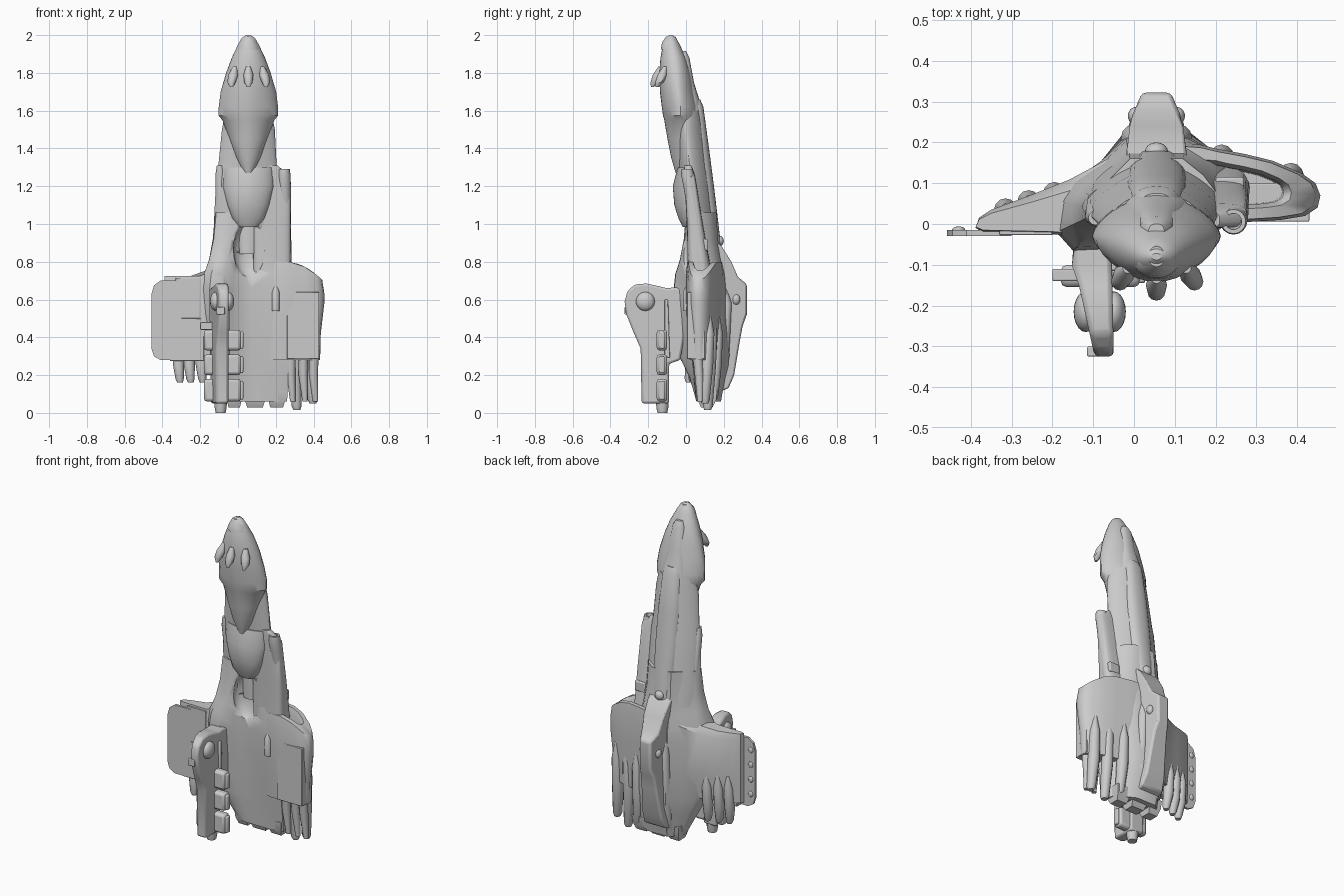
import bpy, bmesh, math
from mathutils import Vector

grey = bpy.data.materials.new("hull grey")
grey.diffuse_color = (0.6, 0.6, 0.6, 1)


def finish(name, bm, angle=32, bevel=0):
    bmesh.ops.recalc_face_normals(bm, faces=bm.faces[:])
    me = bpy.data.meshes.new(name)
    bm.to_mesh(me)
    bm.free()
    me.materials.append(grey)
    ob = bpy.data.objects.new(name, me)
    bpy.context.collection.objects.link(ob)
    if bevel:
        m = ob.modifiers.new("bevel", 'BEVEL')
        m.width, m.segments, m.limit_method = bevel, 2, 'ANGLE'
    bpy.ops.object.select_all(action='DESELECT')
    ob.select_set(True)
    bpy.context.view_layer.objects.active = ob
    bpy.ops.object.shade_smooth_by_angle(angle=math.radians(angle))
    return ob


def skin(name, rings, **kw):
    """Bridge equal-length rings of points and cap both ends."""
    bm = bmesh.new()
    vs = [[bm.verts.new(p) for p in r] for r in rings]
    n = len(vs[0])
    for a, b in zip(vs, vs[1:]):
        for i in range(n):
            j = (i + 1) % n
            bm.faces.new((a[i], a[j], b[j], b[i]))
    bm.faces.new(vs[0])
    bm.faces.new(vs[-1])
    return finish(name, bm, **kw)


def loft(name, secs, seg=28, **kw):
    """Sections: z, centre x, widest y, half width, front y, back y, exponent."""
    rings = []
    for z, cx, ym, hw, yf, yb, n in secs:
        ring = []
        for i in range(seg):
            a = 2 * math.pi * i / seg
            c, s = math.cos(a), math.sin(a)
            x = math.copysign(abs(c) ** (2 / n), c) * hw
            d = abs(s) ** (2 / n)
            ring.append((cx + x, ym + d * ((yb - ym) if s > 0 else (yf - ym)), z))
        rings.append(ring)
    return skin(name, rings, **kw)


def tube(name, pts, seg=12, **kw):
    """Round body along points (x, y, z, radius)."""
    return loft(name, [(z, x, y, r, y - r, y + r, 2) for x, y, z, r in pts], seg, **kw)


def box(name, x0, x1, y0, y1, z0, z1, bevel=0.006):
    bm = bmesh.new()
    bmesh.ops.create_cube(bm, size=1)
    for v in bm.verts:
        v.co = ((x0 + x1) / 2 + v.co.x * (x1 - x0), (y0 + y1) / 2 + v.co.y * (y1 - y0),
                (z0 + z1) / 2 + v.co.z * (z1 - z0))
    return finish(name, bm, bevel=bevel)


def ball(name, loc, size):
    bm = bmesh.new()
    bmesh.ops.create_uvsphere(bm, u_segments=20, v_segments=12, radius=1)
    for v in bm.verts:
        v.co = Vector(loc) + Vector(a * b for a, b in zip(v.co, size))
    return finish(name, bm, angle=60)


def slab(name, prof, centre, half, bevel=0.01):
    """Side profile (y, z) given thickness in x; centre and half depend on y."""
    rings = [[(centre(y) + s * half(y), y, z) for y, z in prof] for s in (-1, 1)]
    return skin(name, rings, bevel=bevel)


# nose shell and its tapering chin
loft("nose", [
    (2.0, .055, -.08, .012, -.088, -.072, 2), (1.985, .055, -.08, .035, -.105, -.052, 2),
    (1.95, .055, -.075, .055, -.122, -.033, 2), (1.88, .055, -.06, .088, -.135, .0, 2),
    (1.8, .055, -.05, .118, -.142, .025, 1.9), (1.7, .055, -.04, .147, -.138, .045, 1.7),
    (1.62, .055, -.03, .157, -.128, .07, 1.6), (1.575, .055, -.03, .158, -.122, .075, 1.6),
    (1.55, .055, -.02, .138, -.115, .075, 1.6), (1.45, .055, -.02, .1, -.098, .04, 1.8),
    (1.35, .055, -.02, .065, -.078, .03, 2), (1.27, .055, -.02, .025, -.055, .02, 2)])
loft("nose_tip", [(1.992, .055, -.08, .02, -.105, -.055, 2), (1.96, .055, -.085, .046, -.127, -.04, 2),
                  (1.925, .055, -.08, .06, -.133, -.03, 2)])
loft("canopy", [(1.915, .055, -.03, .02, -.04, .0, 3), (1.88, .055, -.03, .042, -.05, .018, 2.6),
                (1.75, .055, -.02, .055, -.06, .042, 2.6), (1.66, .055, 0, .075, -.06, .07, 2.4),
                (1.6, .055, 0, .09, -.05, .085, 2.2)])

# neck
neck = loft("neck", [
    (1.6, .055, 0, .12, -.07, .08, 1.7), (1.5, .055, 0, .14, -.06, .1, 1.6),
    (1.3, .05, .02, .155, -.04, .125, 1.5), (1.25, .05, .02, .165, -.035, .135, 1.5),
    (1.0, .05, .04, .178, -.005, .16, 1.5), (.85, .05, .06, .17, .02, .18, 1.6)], seg=40)

# main hull, swelling into the left keel, hollow beneath
hull_top = [(.12, .16), (-.01, .16), (-.06, .11), (-.11, .07), (-.122, .04), (-.115, .015), (-.08, .0),
            (-.03, .0), (.03, .005), (.1, .005), (.17, .015), (.22, .04), (.2, .08), (.17, .12)]
hull_mid = [(.13, .21), (-.02, .21), (-.08, .155), (-.15, .105), (-.185, .06), (-.19, -.02), (-.15, -.065),
            (-.08, -.062), (-.03, -.01), (.07, .015), (.18, .0), (.26, .01), (.26, .1), (.2, .175)]
hull_low = [(.13, .23), (-.02, .23), (-.08, .155), (-.14, .105), (-.17, .06), (-.17, .0), (-.13, -.035),
            (-.08, -.02), (-.03, .02), (.08, .04), (.18, .03), (.27, .03), (.27, .1), (.2, .175)]
hull_tail = [(.13, .185), (0, .185), (-.03, .16), (-.05, .13), (-.065, .11), (-.065, .09), (-.04, .07),
             (-.02, .06), (.02, .055), (.1, .055), (.18, .055), (.26, .07), (.25, .11), (.2, .15)]


def mix(a, b, t, z):
    return [(p[0] + (q[0] - p[0]) * t, p[1] + (q[1] - p[1]) * t, z) for p, q in zip(a, b)]


hull = skin("hull", [
    mix(hull_top, hull_top, 0, 1.06), mix(hull_top, hull_mid, .18, .92), mix(hull_top, hull_mid, .5, .81),
    mix(hull_top, hull_mid, .88, .735), mix(hull_mid, hull_low, 0, .66), mix(hull_mid, hull_low, .3, .52),
    mix(hull_low, hull_low, 0, .3), mix(hull_low, hull_tail, .45, .2), mix(hull_tail, hull_tail, 0, .06)], angle=40)
well = ball("well_cutter", (.06, -.005, .865), (.085, .06, .15))
well.hide_render = True
well.hide_set(True)
for ob in (neck, hull):
    cut = ob.modifiers.new("well", 'BOOLEAN')
    cut.object, cut.operation = well, 'DIFFERENCE'
loft("belly_fairing", [
    (1.3, .055, .0, .13, -.045, .03, 1.6), (1.2, .055, .0, .135, -.07, .03, 1.6),
    (1.1, .055, .0, .11, -.062, .04, 1.8), (1.03, .055, .0, .085, -.04, .04, 2),
    (.985, .055, .01, .05, -.018, .04, 2)])
loft("spine", [
    (1.66, .055, .04, .04, .02, .075, 2.5), (1.62, .055, .04, .06, .0, .092, 2.5),
    (1.4, .055, .06, .075, .0, .122, 2.5), (1.2, .055, .08, .078, .02, .148, 2.5),
    (1.0, .055, .1, .075, .02, .172, 2.5), (.84, .055, .1, .06, .02, .19, 2.5)])

# nose guns
for x, y in ((-.025, -.125), (.055, -.15), (.138, -.125)):
    s = (x - .055) * .12
    tube("nose_gun", [(x + s, y - .028, 1.725, .008), (x + s, y - .016, 1.75, .022), (x, y, 1.79, .026),
                      (x - s, y + .016, 1.835, .012)])

# long barrels either side of the neck, the right one joined by a web
tube("right_barrel", [(.25, .09, .74, .034), (.248, .07, .9, .034), (.246, .02, 1.2, .034),
                      (.244, .008, 1.26, .034), (.244, .006, 1.29, .03), (.244, .006, 1.29, .02),
                      (.244, .012, 1.25, .018)], seg=16)
tube("left_barrel", [(-.09, .07, .84, .026), (-.092, .055, 1.0, .026), (-.094, .02, 1.26, .026),
                     (-.094, .015, 1.31, .018)], seg=12)
loft("barrel_web", [(.72, .18, .07, .1, .01, .14, 4), (1.0, .18, .05, .1, .005, .09, 4),
                    (1.25, .18, .02, .096, -.01, .05, 4), (1.31, .15, .01, .06, -.01, .03, 4)])
box("barrel_clamp", .2, .27, .06, .115, .86, .92)

# right hull with a deep open intake
outline = [(.1, .2), (.16, .195), (.2, .185), (.27, .172), (.34, .155), (.41, .125), (.445, .1), (.457, .07),
           (.45, .04), (.42, .02), (.36, .01), (.28, .005), (.2, .0), (.14, .02), (.1, .06), (.09, .12)]
rim = lambda x: .8 - .1 * max(0, (x - .25) / .2) ** 2


def ring(sx, sy, zf, dx=0.0):
    out = []
    for x, y in outline:
        px, py = .27 + (x - .27) * sx + dx, .09 + (y - .09) * sy
        out.append((px, py, zf(px)))
    return out


skin("intake_hull", [ring(.88, .8, lambda x: .28), ring(.9, .9, lambda x: .42),
                     ring(1, 1, lambda x: .58), ring(1, 1, lambda x: rim(x) - .06),
                     ring(.94, .92, rim), ring(.62, .62, rim), ring(.52, .5, lambda x: rim(x) - .03),
                     ring(.48, .45, lambda x: .5)], angle=45)
box("hull_side_plate", .26, .43, .006, .1, .285, .64, .003)
tube("belly_blister", [(.2, .008, .54, .02), (.2, .004, .64, .02), (.2, .01, .67, .01)])

# exhaust fingers on the right
for x, y, z0 in ((.3, .115, .015), (.385, .1, .05), (.215, .145, .07)):
    tube("exhaust_finger", [(x + .012, y, z0, .018), (x + .01, y, z0 + .02, .026), (x, y + .01, .25, .034),
                            (x, y + .02, .42, .03), (x, y + .025, .52, .008)])
for x in (.28, .345, .4):
    tube("exhaust_vane", [(x + .01, .075, .06, .014), (x, .07, .2, .024), (x, .06, .32, .026)])

# left wing, outer plate and slim pods
wing = [(-.02, .185), (-.1, .14), (-.16, .108), (-.25, .072), (-.35, .035), (-.38, .015), (-.388, -.01),
        (-.37, -.02), (-.2, -.025), (-.15, -.03), (-.05, .01), (.0, .06)]
wing_top = lambda x: .725 + max(0, x + .2) * .45
skin("left_wing", [[(x, y * .8, .3) for x, y in wing], [(x, y, .45) for x, y in wing],
                   [(x, y, wing_top(x) - .04) for x, y in wing],
                   [(x, y * .75, wing_top(x)) for x, y in wing]])
plate = [(-.3, .28), (-.41, .28), (-.445, .3), (-.458, .34), (-.458, .63), (-.445, .675), (-.41, .7), (-.3, .7)]
skin("wing_plate", [[(x, y, z) for x, z in plate] for y in (-.03, -.015)])
box("wing_panel", -.33, -.2, -.027, .0, .5, .715, .003)
box("wing_lower_panel", -.36, -.18, -.026, .02, .275, .5, .003)
for i in range(4):
    ball("plate_knob", (-.43, -.014, .36 + i * .09), (.016, .008, .018))
for x, y in ((-.315, .035), (-.258, .055), (-.195, .075)):
    tube("wing_pod", [(x + .008, y - .02, .16, .015), (x + .006, y - .02, .18, .022), (x, y - .01, .26, .03),
                      (x, y, .38, .028), (x, y + .005, .46, .01)])

# dorsal fin, wider at its base
fin = [(.14, .93), (.19, .88), (.24, .8), (.275, .72), (.305, .695), (.322, .68), (.322, .52), (.3, .46),
       (.285, .38), (.255, .2), (.225, .13), (.15, .1)]
slab("dorsal_fin", fin, lambda y: .055, lambda y: .032 + .043 * min(1, (.33 - y) / .1))
ball("fin_stud", (.055, .178, .91), (.028, .022, .028))
for s in (-1, 1):
    tube("fin_rib", [(.055 + s * .06, .17, .1, .02), (.055 + s * .06, .195, .25, .03),
                     (.055 + s * .055, .212, .58, .032), (.055 + s * .05, .19, .72, .01)])
    ball("fin_boss", (.055 + s * .05, .265, .6), (.02, .022, .028))

# gun arm hanging from the left keel
arm = [(-.06, .665), (-.1, .66), (-.15, .672), (-.21, .685), (-.27, .68), (-.31, .645), (-.325, .59),
       (-.315, .52), (-.275, .42), (-.24, .34), (-.235, .05), (-.09, .05), (-.09, .26), (-.03, .28), (-.01, .4),
       (-.01, .655)]
slab("gun_arm", arm, lambda y: -.1 - .12 * (y + .1) if y < -.1 else -.1,
     lambda y: .046 if y > -.1 else .046 + .1 * (y + .1), .012)
for x in (-.118, -.05):
    ball("arm_joint", (x, -.215, .59), (.03, .05, .05))
slab("arm_rail", [(-.115, .6), (-.095, .6), (-.085, .29), (-.115, .3)], lambda y: -.095, lambda y: .052, .005)
for z0, z1 in ((.06, .18), (.2, .31), (.33, .44)):
    box("drum", -.18, .015, -.155, -.1, z0, z1, .016)
    box("drum_cap", .01, .028, -.145, -.113, z0 + .01, z1 - .01, .006)
tube("gun_muzzle", [(-.092, -.125, 0, .026), (-.092, -.125, .03, .032), (-.092, -.125, .07, .034)])
box("gun_sight", -.115, -.07, -.325, -.3, .52, .56, .004)
box("arm_bracket", -.2, -.1, -.14, -.11, .44, .48, .004)

# notched tail edge
for x, w in ((-.02, .04), (.09, .055), (.205, .045)):
    skin("tail_tooth", [[(x + a * w * k, .11 + b * d, z) for a, b in ((-1, -1), (1, -1), (1, 1), (-1, 1))]
                        for k, d, z in ((.75, .03, .028), (1, .05, .07), (1.1, .055, .12))])
